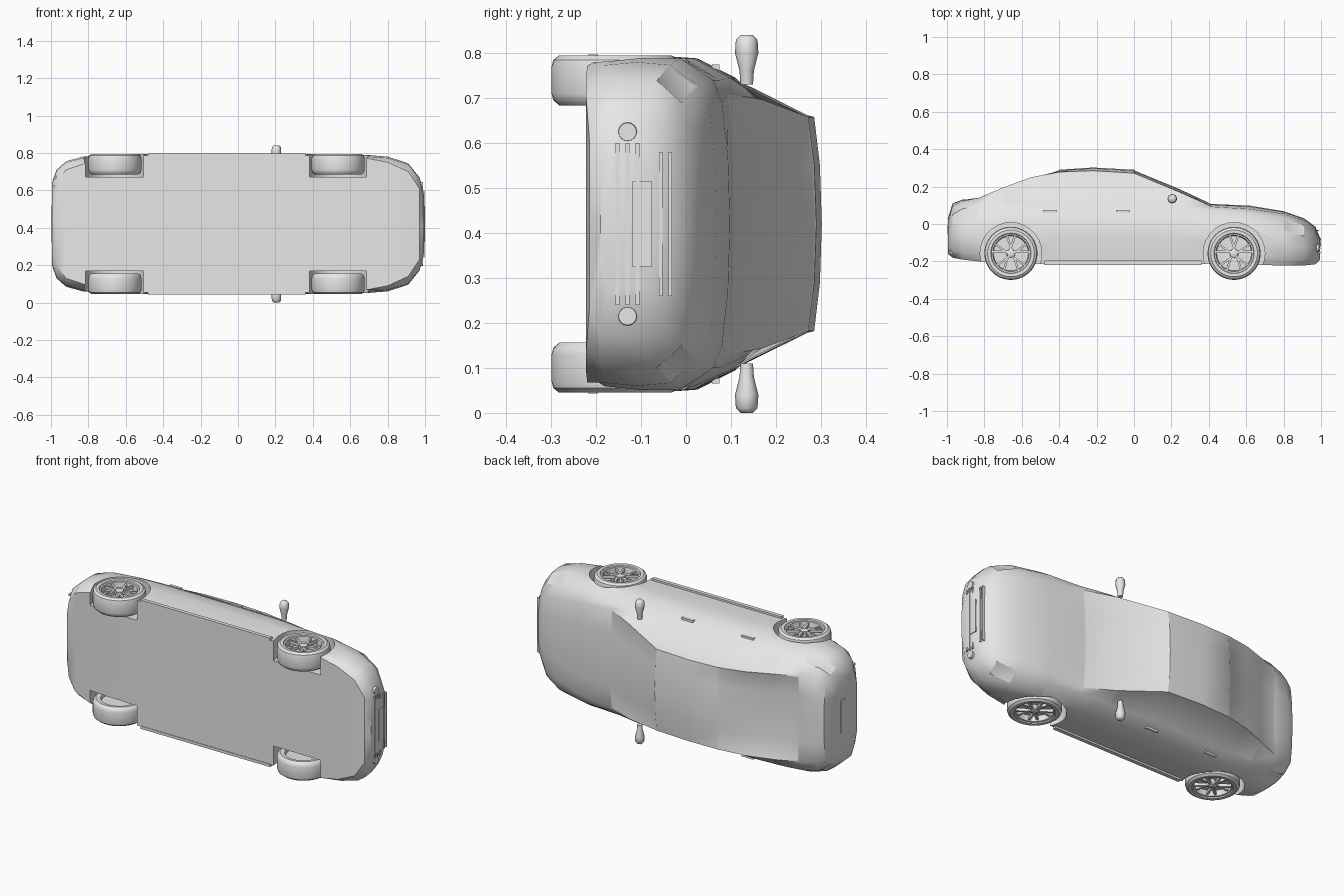
import bpy, bmesh, math
from mathutils import Matrix, Vector

if "Cube" in bpy.data.objects:
    bpy.data.objects.remove(bpy.data.objects["Cube"], do_unlink=True)

# The car lies on its side: x = length (nose at +x), y = car height, z = car width
MID = 0.42
GREY = (0.8, 0.8, 0.8, 1.0)
grey = bpy.data.materials.new("plain_grey")
grey.diffuse_color = GREY
grey.use_nodes = True
grey.node_tree.nodes["Principled BSDF"].inputs["Base Color"].default_value = GREY


def finish(name, bm):
    bmesh.ops.recalc_face_normals(bm, faces=bm.faces[:])
    mesh = bpy.data.meshes.new(name)
    bm.to_mesh(mesh)
    bm.free()
    mesh.materials.append(grey)
    ob = bpy.data.objects.new(name, mesh)
    ob.location.z = MID
    bpy.context.collection.objects.link(ob)
    return ob


def smooth(ob, angle=35):
    bpy.ops.object.select_all(action='DESELECT')
    ob.select_set(True)
    bpy.context.view_layer.objects.active = ob
    bpy.ops.object.shade_smooth_by_angle(angle=math.radians(angle))


def add_box(bm, centre, size, turn=None):
    m = Matrix.Translation(centre) @ (turn or Matrix()) @ Matrix.Diagonal((*size, 1))
    bmesh.ops.create_cube(bm, size=1, matrix=m)


def box(name, centre, size, turn=None):
    bm = bmesh.new()
    add_box(bm, centre, size, turn)
    return finish(name, bm)


def revolve(name, profile, x, y, side, steps=32):
    """Spin (radius, distance from the centre plane) points about a crosswise axis."""
    bm = bmesh.new()
    vs = [bm.verts.new((x + r, y, side * w)) for r, w in profile]
    es = [bm.edges.new(p) for p in zip(vs, vs[1:])]
    bmesh.ops.spin(bm, geom=vs + es, cent=(x, y, 0), axis=(0, 0, 1),
                   angle=2 * math.pi, steps=steps)
    bmesh.ops.remove_doubles(bm, verts=bm.verts[:], dist=1e-5)
    return finish(name, bm)


# Body stations: x, floor height, floor, side and shoulder half widths,
# shoulder height, roof edge half width and height, centre height
STATIONS = [
    (-.995, -.16, .14, .22, .20, .00, .15, .02, .03),
    (-.97, -.18, .22, .29, .26, .05, .22, .095, .11),
    (-.92, -.19, .29, .335, .30, .08, .24, .122, .13),
    (-.83, -.20, .32, .36, .315, .10, .25, .14, .135),
    (-.70, -.21, .355, .37, .32, .11, .25, .195, .175),
    (-.55, -.215, .365, .375, .325, .11, .245, .25, .238),
    (-.40, -.215, .365, .375, .325, .11, .24, .278, .29),
    (-.22, -.215, .365, .375, .325, .108, .238, .285, .302),
    (.00, -.215, .365, .375, .325, .105, .238, .272, .29),
    (.25, -.215, .365, .375, .325, .098, .277, .168, .187),
    (.42, -.215, .365, .375, .32, .075, .29, .092, .107),
    (.62, -.218, .365, .375, .32, .06, .27, .08, .098),
    (.80, -.222, .33, .36, .305, .03, .24, .055, .068),
    (.91, -.222, .28, .325, .27, -.01, .20, .015, .03),
    (.97, -.215, .19, .25, .21, -.05, .16, -.03, -.015),
    (.995, -.19, .08, .15, .13, -.09, .08, -.08, -.075),
]


def section(x, hb, wb, wm, ws, hs, wt, he, ht):
    def side(t):
        return hb + t * (hs - hb)
    half = [(0, hb), (wb, hb), (max(wb, .98 * wm), side(.15)), (wm, side(.45)),
            (.982 * wm, side(.74)), (ws, hs), (wt, he),
            (.55 * wt, he + .75 * (ht - he)), (0, ht)]
    return [(x, h, w) for w, h in half] + [(x, h, -w) for w, h in half[-2:0:-1]]


bm = bmesh.new()
rings = [[bm.verts.new(p) for p in section(*s)] for s in STATIONS]
grid = {}
for i, (a, b) in enumerate(zip(rings, rings[1:])):
    for k in range(16):
        j = (k + 1) % 16
        grid[i, k] = bm.faces.new((a[k], a[j], b[j], b[k]))
bm.faces.new(rings[0])
bm.faces.new(rings[-1])
bmesh.ops.recalc_face_normals(bm, faces=bm.faces[:])

# Inset glass and lamps: (station range, strip numbers)
PANELS = [
    (range(8, 10), (6, 7, 8, 9)),                              # windscreen
    (range(3, 6), (6, 7, 8, 9)),                               # rear window
    (range(4, 9), (5,)), (range(4, 9), (10,)),                 # side windows
    (range(12, 13), (4,)), (range(12, 13), (11,)),             # headlamps
    (range(1, 3), (4,)), (range(1, 3), (11,)),                 # tail lamps
]
for span, strips in PANELS:
    bmesh.ops.inset_region(bm, faces=[grid[i, k] for i in span for k in strips],
                           thickness=.009, depth=-.003, use_even_offset=True)
body = finish("body", bm)

# Wheel arches cut from the body
WHEELS = {"front": .535, "rear": -.658}
AXLE = -.157
bpy.context.view_layer.objects.active = body
for end, x in WHEELS.items():
    for s in (1, -1):
        cutter = revolve("arch_cutter", [(0, .25), (.165, .25), (.165, .5), (0, .5)],
                         x, AXLE, s, 28)
        cutter.hide_render = True
        mod = body.modifiers.new("arch", 'BOOLEAN')
        mod.operation = 'DIFFERENCE'
        mod.solver = 'EXACT'
        mod.object = cutter
        bpy.context.view_layer.objects.active = body
        bpy.ops.object.modifier_apply(modifier=mod.name)
        bpy.data.objects.remove(cutter, do_unlink=True)
smooth(body)

# Wheels: tyre with a recessed disc, spokes and hub
TYRE = [(0, .285), (.095, .285), (.10, .268), (.125, .264), (.138, .275), (.142, .29),
        (.142, .35), (.138, .365), (.125, .375), (.108, .374), (.105, .368),
        (.097, .366), (.093, .335), (0, .335)]
HUB = [(0, .33), (.024, .33), (.022, .362), (.015, .366), (0, .366)]
for end, x in WHEELS.items():
    for s, label in ((1, "right"), (-1, "left")):
        smooth(revolve(f"{end}_{label}_tyre", TYRE, x, AXLE, s, 40))
        smooth(revolve(f"{end}_{label}_hub", HUB, x, AXLE, s, 20))
        bm = bmesh.new()
        for n in range(5):
            for lean in (-.16, .16):
                a = math.radians(90 + 72 * n) + lean
                c = Vector((x + .058 * math.cos(a), AXLE + .058 * math.sin(a), s * .352))
                add_box(bm, c, (.084, .011, .016), Matrix.Rotation(a + lean, 4, 'Z'))
        finish(f"{end}_{label}_spokes", bm)

# Parts repeated on both sides
MIRROR = [(0, .31), (.014, .31), (.016, .34), (.026, .38), (.024, .41), (.014, .42), (0, .42)]
for s, label in ((1, "right"), (-1, "left")):
    smooth(revolve(f"{label}_mirror", MIRROR, .205, .135, s, 8), 50)
    box(f"{label}_sill", (-.06, -.207, s * .369), (.84, .022, .016))
    for end, x in (("front", -.06), ("rear", -.45)):
        box(f"{end}_{label}_handle", (x, .066, s * .347), (.075, .016, .016))
    turn = Matrix.Rotation(-s * .46, 4, 'Y')
    box(f"{label}_fog_lamp_housing", (.937, -.13, s * .25), (.02, .055, .13), turn)
    bm = bmesh.new()
    bmesh.ops.create_cone(bm, cap_ends=True, segments=16, radius1=.024, radius2=.02, depth=.05,
                          matrix=Matrix.Translation((.965, -.13, s * .205))
                          @ Matrix.Rotation(math.pi / 2, 4, 'Y'))
    smooth(finish(f"{label}_fog_lamp", bm))

# Front grille, bumper bars and number plates
for n, h in enumerate((-.035, -.056)):
    box(f"upper_grille_bar_{n + 1}", (.968, h, 0), (.04, .007, .32))
for n, h in enumerate((-.108, -.13, -.152)):
    box(f"lower_grille_bar_{n + 1}", (.975, h, 0), (.042, .009, .36))
box("front_plate", (.995, -.098, 0), (.008, .045, .19))
box("rear_plate", (-.995, -.03, 0), (.008, .045, .19))

# Exhaust tips
for n, w in enumerate((.15, .20, .25)):
    box(f"exhaust_tip_{n + 1}", (-.96, -.15, w), (.05, .02, .012))
